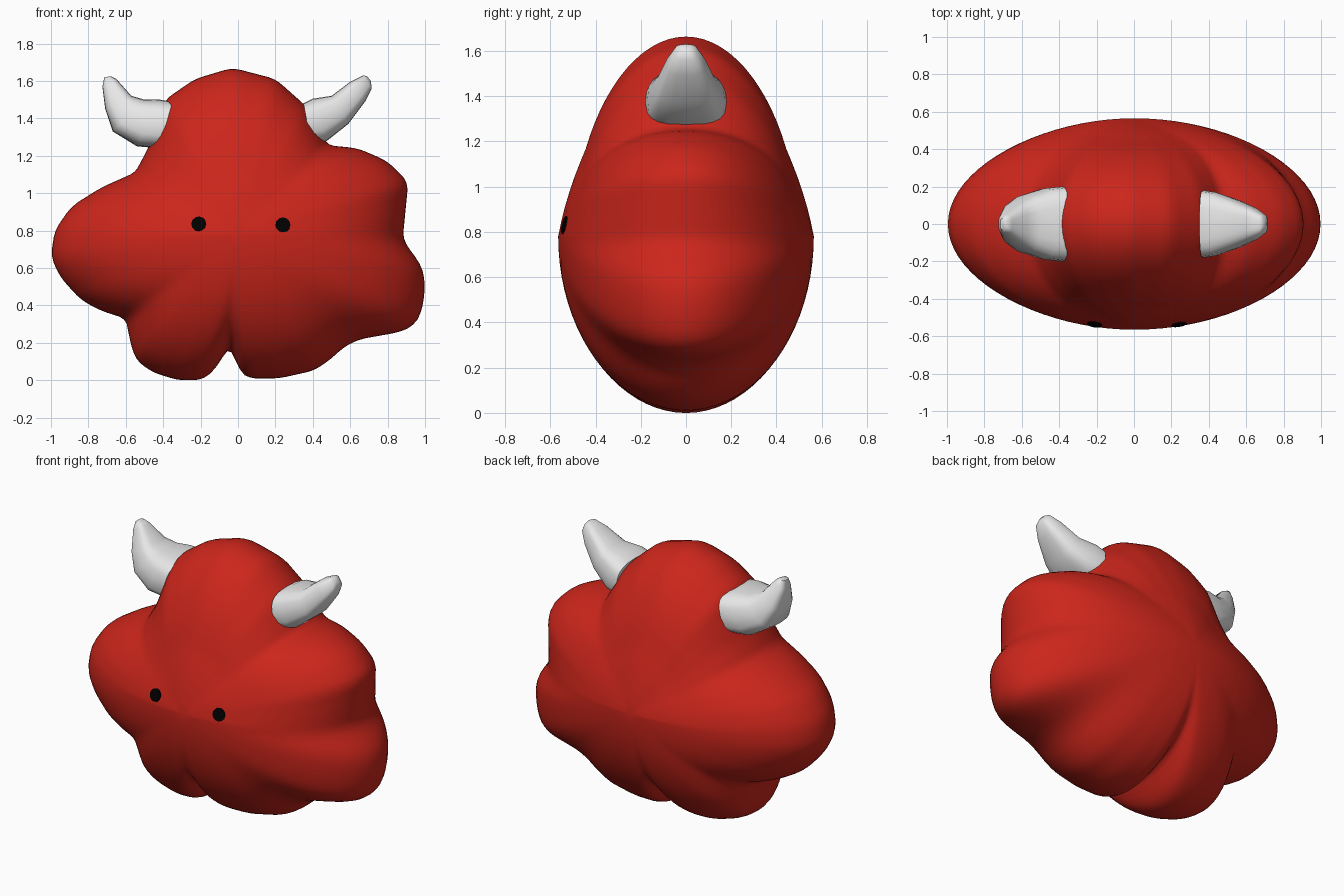
import bpy, bmesh, math
from mathutils import Vector, Matrix

if "Cube" in bpy.data.objects:
    bpy.data.objects.remove(bpy.data.objects["Cube"])


def material(name, rgb):
    m = bpy.data.materials.new(name)
    m.diffuse_color = (*rgb, 1)
    m.use_nodes = True
    m.node_tree.nodes["Principled BSDF"].inputs["Base Color"].default_value = m.diffuse_color
    return m


RED = material("red", (0.60, 0.019, 0.011))
WHITE = material("white", (0.80, 0.80, 0.80))
BLACK = material("black", (0.0, 0.0, 0.0))


def make_object(name, bm, mat):
    bmesh.ops.recalc_face_normals(bm, faces=bm.faces)
    mesh = bpy.data.meshes.new(name)
    bm.to_mesh(mesh)
    bm.free()
    mesh.materials.append(mat)
    obj = bpy.data.objects.new(name, mesh)
    bpy.context.collection.objects.link(obj)
    bpy.ops.object.select_all(action='DESELECT')
    obj.select_set(True)
    bpy.context.view_layer.objects.active = obj
    return obj


# Body: the lobed front outline (x, z), inflated front and back into a cushion
OUTLINE = [(-0.03, 1.67), (-0.23, 1.61), (-0.39, 1.50), (-0.48, 1.24), (-0.55, 1.11), (-0.73, 1.03),
           (-0.89, 0.93), (-0.98, 0.80), (-1.0, 0.66), (-0.95, 0.55), (-0.84, 0.43), (-0.73, 0.37),
           (-0.60, 0.33), (-0.57, 0.18), (-0.54, 0.10), (-0.45, 0.04), (-0.32, 0.0), (-0.20, 0.0),
           (-0.13, 0.04), (-0.06, 0.17), (-0.03, 0.17), (0.0, 0.05), (0.06, 0.01), (0.22, 0.01),
           (0.40, 0.05), (0.48, 0.10), (0.57, 0.18), (0.65, 0.22), (0.88, 0.26), (0.94, 0.29),
           (0.98, 0.36), (1.0, 0.48), (0.99, 0.60), (0.88, 0.75), (0.91, 1.06), (0.80, 1.17),
           (0.64, 1.24), (0.48, 1.255), (0.37, 1.46), (0.20, 1.61)]
CZ, DEPTH, N, K = 0.78, 0.565, 180, 40


def reach(angle):
    """Distance from the middle to the outline in one direction."""
    d = Vector((math.cos(angle), math.sin(angle)))
    best = 0
    for p, q in zip(OUTLINE, OUTLINE[1:] + OUTLINE[:1]):
        a, b = Vector((p[0], p[1] - CZ)), Vector((q[0], q[1] - CZ))
        ca, cb = d.cross(a), d.cross(b)
        if ca * cb <= 0 and ca != cb:
            best = max(best, d.dot(a.lerp(b, ca / (ca - cb))))
    return best


angles = [math.tau * (i + 0.37) / N for i in range(N)]
edge = [reach(a) for a in angles]


def average(values, w):
    return [sum(values[(i + j) % N] for j in range(-w, w + 1)) / (2 * w + 1) for i in range(N)]


edge = average(edge, 1)
soft = average(average(edge, 12), 8)     # lobes fade out towards the middle

bm = bmesh.new()
rings = []
for k in range(1, K):
    phi = math.pi * k / K
    t, ring = math.sin(phi), []
    for a, r, s in zip(angles, edge, soft):
        rad = t * (s + (r - s) * t ** 1.5)
        taper = 1 - 0.12 * max(0, math.sin(a)) * min(1, t / 0.45)   # slimmer head
        ring.append(bm.verts.new((rad * math.cos(a), -DEPTH * math.cos(phi) * taper,
                                  CZ + rad * math.sin(a))))
    rings.append(ring)
for r, q in zip(rings, rings[1:]):
    for i in range(N):
        j = (i + 1) % N
        bm.faces.new((r[i], r[j], q[j], q[i]))
for ring, y in ((rings[0], -DEPTH), (rings[-1], DEPTH)):
    pole = bm.verts.new((0, y, CZ))
    for i in range(N):
        bm.faces.new((ring[i], ring[(i + 1) % N], pole))
body = make_object("body", bm, RED)
bpy.ops.object.shade_smooth()


# Horns: rings lofted through (upper edge, lower edge, half depth) sections
def horn(name, sections, n=20):
    bm = bmesh.new()
    rings = []
    for (x1, z1), (x2, z2), depth in sections:
        a, b = Vector((x1, 0, z1)), Vector((x2, 0, z2))
        mid, half = (a + b) / 2, (a - b) / 2
        ring = []
        for i in range(n):
            c, s = math.cos(math.tau * i / n), math.sin(math.tau * i / n)
            c, s = (math.copysign(abs(v) ** 0.65, v) for v in (c, s))
            ring.append(bm.verts.new(mid + half * c + Vector((0, depth * s, 0))))
        rings.append(ring)
    for r, q in zip(rings, rings[1:]):
        for i in range(n):
            j = (i + 1) % n
            bm.faces.new((r[i], r[j], q[j], q[i]))
    bm.faces.new(rings[0])
    bm.faces.new(rings[-1])
    make_object(name, bm, WHITE)
    bpy.ops.object.shade_smooth_by_angle(angle=math.radians(60))


horn("left_horn", [((-0.35, 1.49), (-0.42, 1.24), 0.20), ((-0.42, 1.50), (-0.54, 1.25), 0.19),
                   ((-0.50, 1.50), (-0.67, 1.33), 0.15), ((-0.57, 1.52), (-0.71, 1.45), 0.11),
                   ((-0.65, 1.61), (-0.725, 1.57), 0.05), ((-0.68, 1.625), (-0.715, 1.62), 0.03)])
horn("right_horn", [((0.35, 1.48), (0.39, 1.26), 0.18), ((0.40, 1.505), (0.47, 1.275), 0.17),
                    ((0.50, 1.52), (0.59, 1.37), 0.13), ((0.60, 1.595), (0.68, 1.49), 0.085),
                    ((0.67, 1.63), (0.715, 1.56), 0.05), ((0.69, 1.625), (0.71, 1.60), 0.02)])

# Eyes: thin round plates laid on the front surface
for name, x, z in (("left_eye", -0.21, 0.835), ("right_eye", 0.24, 0.83)):
    hit, loc, normal, _ = body.ray_cast(Vector((x, -2, z)), Vector((0, 1, 0)))
    turn = normal.to_track_quat('Z', 'Y').to_matrix().to_4x4()
    bm = bmesh.new()
    bmesh.ops.create_cone(bm, cap_ends=True, segments=12, radius1=0.04, radius2=0.04, depth=0.009,
                          matrix=Matrix.Translation(loc + normal * 0.002) @ turn)
    make_object(name, bm, BLACK)
